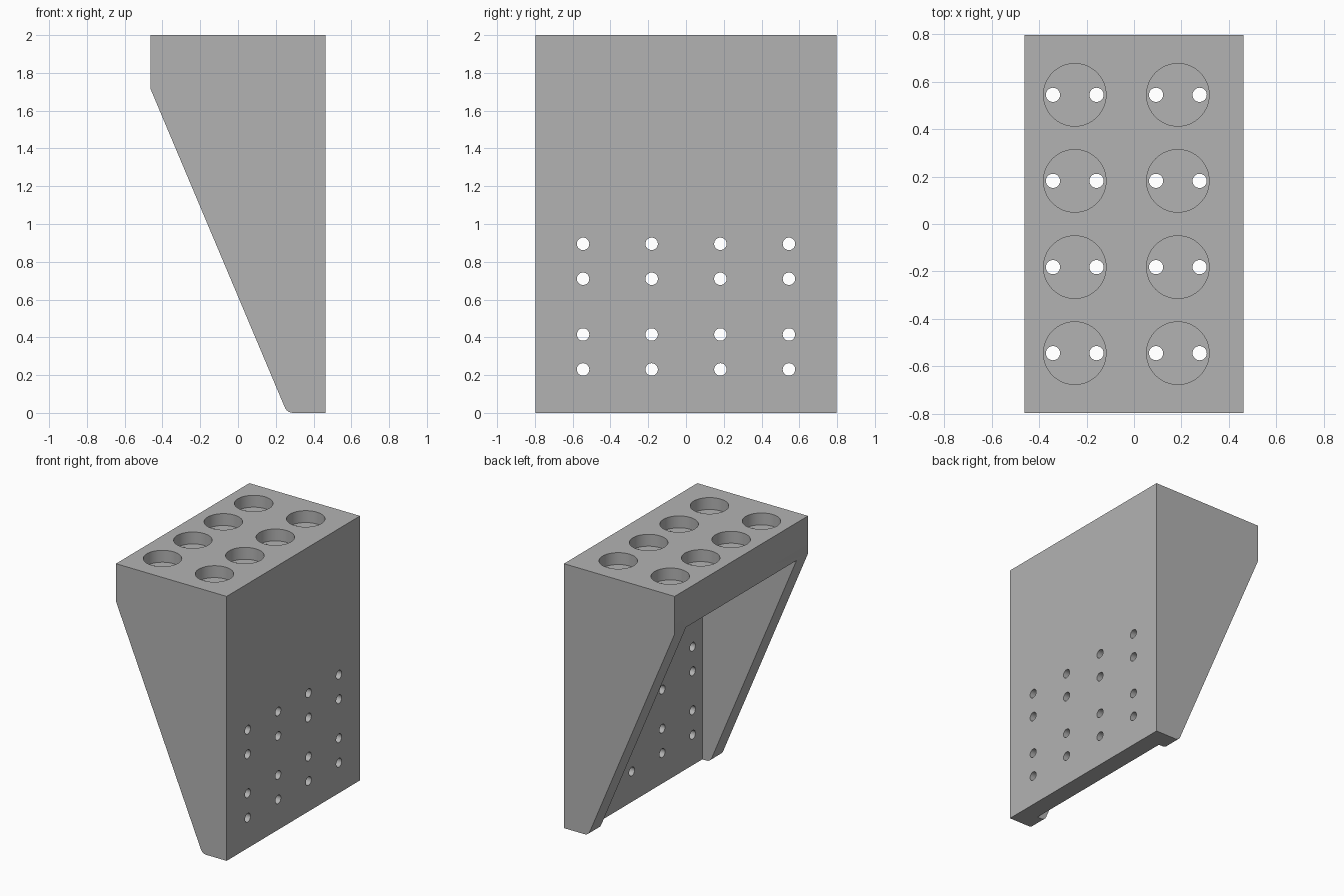
import bpy, bmesh, math
from mathutils import Matrix, Vector

cube = bpy.data.objects.get("Cube")
if cube:
    bpy.data.objects.remove(cube, do_unlink=True)

HALF_X, HALF_Y, TOP = 0.463, 0.797, 2.0
SHELF_Z = 1.715      # underside of the shelf
WALL = 0.137         # wall and plate thickness
ROWS = (-0.545, -0.182, 0.182, 0.545)

grey = bpy.data.materials.new("grey plastic")
grey.use_nodes = True
colour = (0.45, 0.45, 0.45, 1)
grey.diffuse_color = colour
grey.node_tree.nodes["Principled BSDF"].inputs["Base Color"].default_value = colour


def make_object(name, bm):
    bmesh.ops.recalc_face_normals(bm, faces=bm.faces)
    mesh = bpy.data.meshes.new(name)
    bm.to_mesh(mesh)
    bm.free()
    mesh.materials.append(grey)
    obj = bpy.data.objects.new(name, mesh)
    bpy.context.collection.objects.link(obj)
    return obj


def add_box(bm, low, high):
    low, high = Vector(low), Vector(high)
    size = Matrix.Diagonal((*(high - low), 1))
    bmesh.ops.create_cube(bm, size=1, matrix=Matrix.Translation((low + high) / 2) @ size)


def add_cylinder(bm, centre, radius, depth, along_x=False, sides=48):
    turn = Matrix.Rotation(math.pi / 2 if along_x else 0, 4, 'Y')
    bmesh.ops.create_cone(bm, cap_ends=True, segments=sides, radius1=radius, radius2=radius,
                          depth=depth, matrix=Matrix.Translation(centre) @ turn)


def cut(target, cutter):
    cutter.hide_render = True
    mod = target.modifiers.new("cut", 'BOOLEAN')
    mod.operation, mod.solver, mod.object = 'DIFFERENCE', 'EXACT', cutter
    bpy.ops.object.select_all(action='DESELECT')
    bpy.context.view_layer.objects.active = target
    target.select_set(True)
    bpy.ops.object.modifier_apply(modifier=mod.name)
    bpy.data.objects.remove(cutter, do_unlink=True)


# Side profile, with a rounded toe at the lower end of the slope
toe = Vector((0.26, 0))
shoulder = Vector((-HALF_X, SHELF_Z))
start = toe + (shoulder - toe).normalized() * 0.034
end = toe + Vector((0.034, 0))
profile = [Vector((-HALF_X, TOP)), shoulder]
for i in range(9):
    t = i / 8
    profile.append(start * (1 - t) ** 2 + toe * 2 * t * (1 - t) + end * t ** 2)
profile += [Vector((HALF_X, 0)), Vector((HALF_X, TOP))]

bm = bmesh.new()
side = bm.faces.new([bm.verts.new((p.x, -HALF_Y, p.y)) for p in profile])
extruded = bmesh.ops.extrude_face_region(bm, geom=[side])
bmesh.ops.translate(bm, vec=(0, 2 * HALF_Y, 0),
                    verts=[v for v in extruded["geom"] if isinstance(v, bmesh.types.BMVert)])
holder = make_object("wall_holder", bm)

# Open pocket between the side walls, under the shelf
bm = bmesh.new()
add_box(bm, (-1, -HALF_Y + WALL, -0.5), (HALF_X - WALL, HALF_Y - WALL, SHELF_Z))
cut(holder, make_object("pocket_cutter", bm))

# Round recesses in the top of the shelf
bm = bmesh.new()
for x in (-0.25, 0.185):
    for y in ROWS:
        add_cylinder(bm, (x, y, TOP), 0.132, 0.18, sides=64)
cut(holder, make_object("recess_cutter", bm))

# Paired holes through each recess, and the rows of holes through the plate
bm = bmesh.new()
for y in ROWS:
    for x in (-0.25, 0.185):
        for offset in (-0.092, 0.092):
            add_cylinder(bm, (x + offset, y, 1.8), 0.03, 0.4, sides=32)
    for z in (0.23, 0.415, 0.71, 0.895):
        add_cylinder(bm, (HALF_X - WALL / 2, y, z), 0.033, 0.3, along_x=True, sides=32)
cut(holder, make_object("hole_cutter", bm))

# Smooth bores with crisp edges
bpy.ops.object.shade_smooth_by_angle(angle=math.radians(25))
